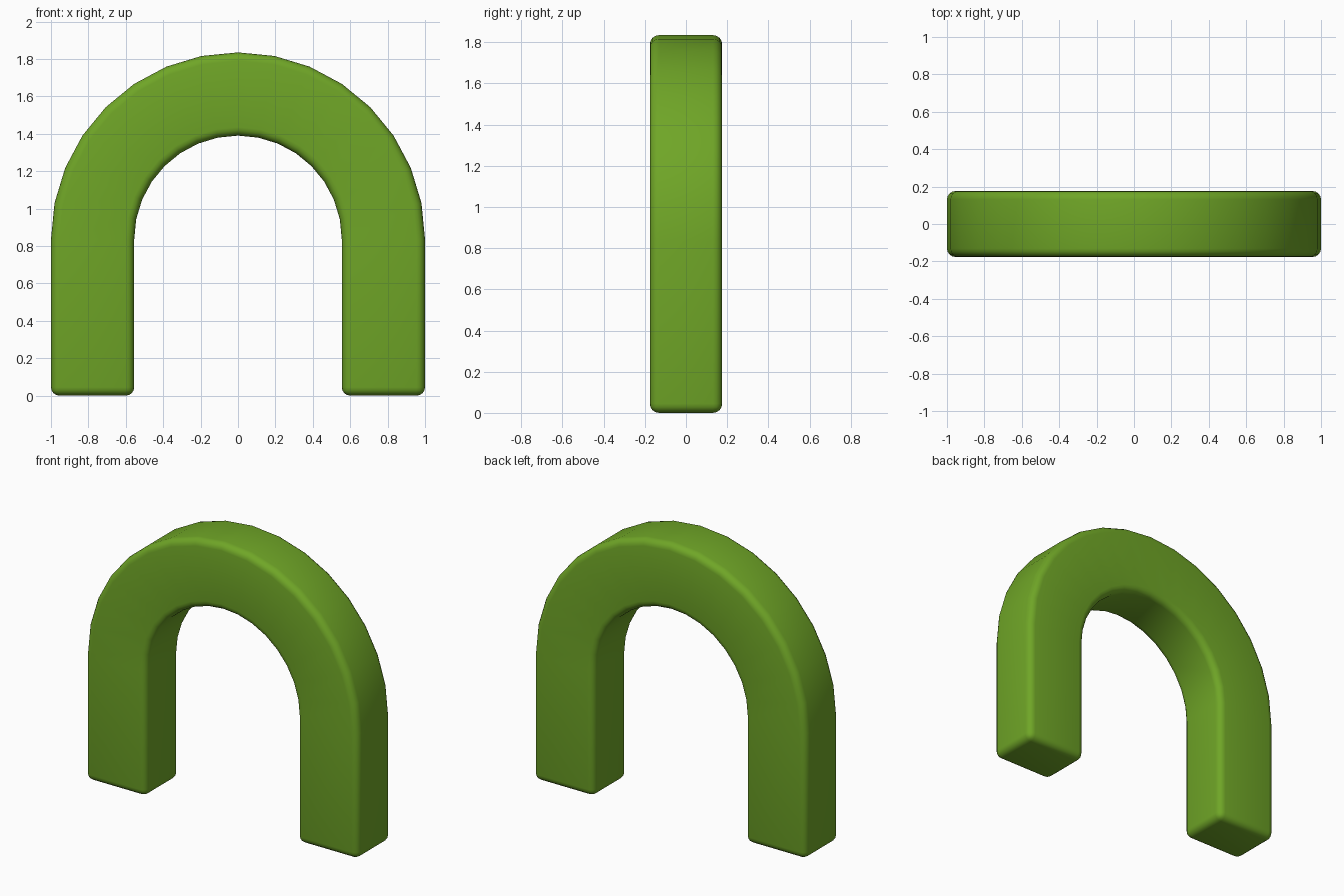
import bpy, bmesh, math

if "Cube" in bpy.data.objects:
    bpy.data.objects.remove(bpy.data.objects["Cube"])

OUTER, INNER = 1.0, 0.555      # arch radii
SPRING = 0.835                 # height where the curve starts
HALF_DEPTH = 0.176
STEPS = 16                     # segments in the half circle

green = bpy.data.materials.new("leaf green")
green.diffuse_color = (0.16, 0.38, 0.02, 1)
green.use_nodes = True
green.node_tree.nodes["Principled BSDF"].inputs["Base Color"].default_value = green.diffuse_color


def path(r):
    """Right foot, up, over the half circle and down to the left foot."""
    arc = [(r * math.cos(math.pi * i / STEPS), SPRING + r * math.sin(math.pi * i / STEPS))
           for i in range(STEPS + 1)]
    return [(r, 0)] + arc + [(-r, 0)]


# Arch: sweep a rectangular section along the path
bm = bmesh.new()
rings = []
for (ox, oz), (ix, iz) in zip(path(OUTER), path(INNER)):
    rings.append([bm.verts.new(p) for p in (
        (ox, -HALF_DEPTH, oz), (ox, HALF_DEPTH, oz),
        (ix, HALF_DEPTH, iz), (ix, -HALF_DEPTH, iz))])
for a, b in zip(rings, rings[1:]):
    for k in range(4):
        n = (k + 1) % 4
        bm.faces.new((a[k], a[n], b[n], b[k]))
bm.faces.new(rings[0])
bm.faces.new(rings[-1])
bmesh.ops.recalc_face_normals(bm, faces=bm.faces[:])

# Rounded edges
sharp = [e for e in bm.edges if e.calc_face_angle() > math.radians(40)]
bmesh.ops.bevel(bm, geom=sharp, offset=0.045, segments=4, profile=0.5,
                affect='EDGES', clamp_overlap=True)
for f in bm.faces:
    f.smooth = True

mesh = bpy.data.meshes.new("arch")
bm.to_mesh(mesh)
bm.free()
mesh.materials.append(green)
bpy.context.collection.objects.link(bpy.data.objects.new("arch", mesh))
